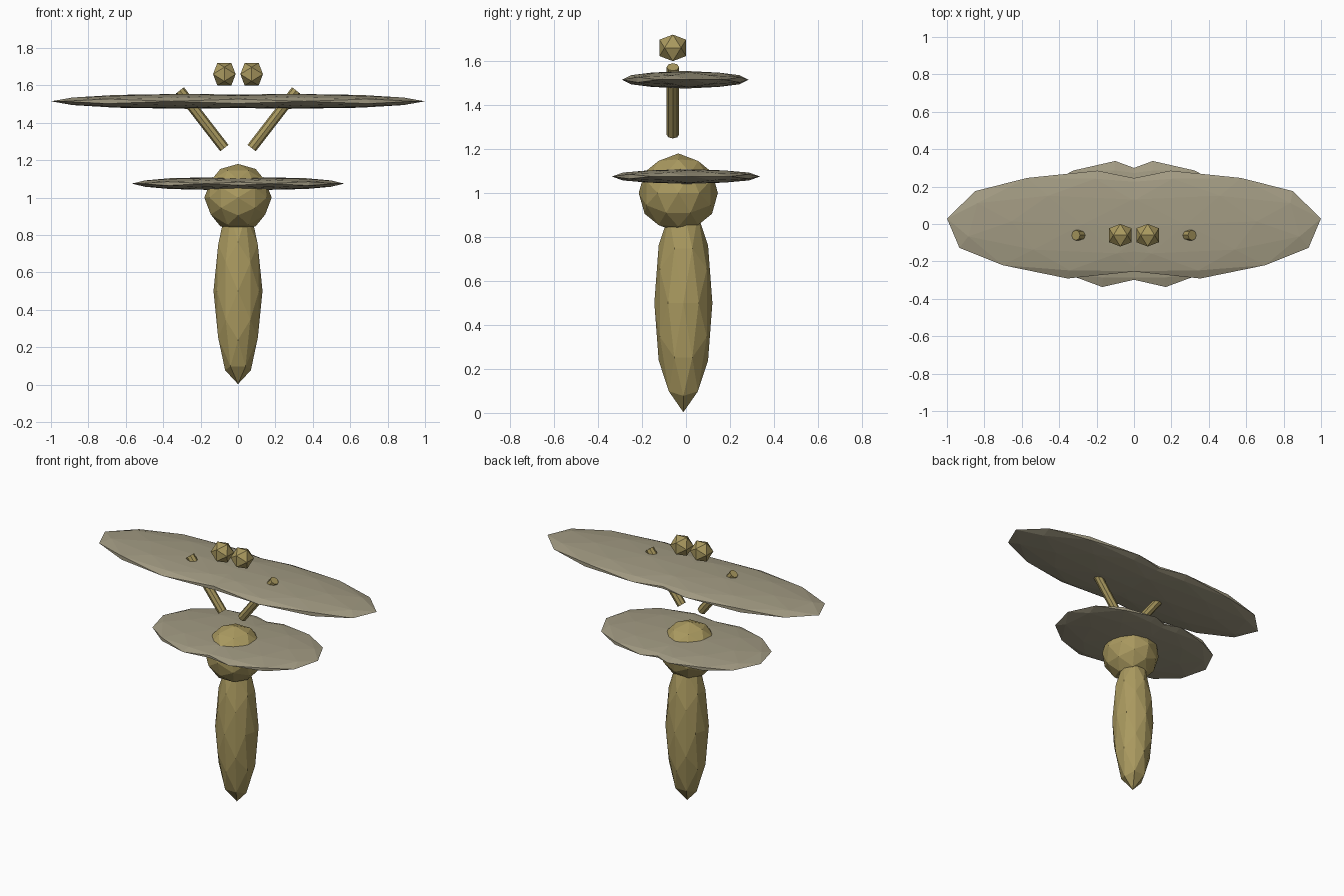
import bpy, bmesh, math
from mathutils import Matrix, Vector

if "Cube" in bpy.data.objects:
    bpy.data.objects.remove(bpy.data.objects["Cube"])


def material(name, color):
    m = bpy.data.materials.new(name)
    m.diffuse_color = (*color, 1)
    m.use_nodes = True
    m.node_tree.nodes["Principled BSDF"].inputs["Base Color"].default_value = m.diffuse_color
    return m


gold = material("dull gold", (0.40, 0.32, 0.115))
grey = material("grey beige", (0.36, 0.325, 0.225))


def finish(name, bm, mat):
    bmesh.ops.recalc_face_normals(bm, faces=bm.faces)
    mesh = bpy.data.meshes.new(name)
    bm.to_mesh(mesh)
    bm.free()
    mesh.materials.append(mat)
    ob = bpy.data.objects.new(name, mesh)
    bpy.context.collection.objects.link(ob)
    return ob


def ico(name, center, radii, mat, detail=1, turn=0.0):
    """Faceted ball with edge-aligned axes, turned about z, then stretched."""
    t = (1 + math.sqrt(5)) / 2
    bm = bmesh.new()
    for a in (-1, 1):
        for b in (-t, t):
            for co in ((a, 0, b), (b, a, 0), (0, b, a)):
                bm.verts.new(co)
    bmesh.ops.convex_hull(bm, input=bm.verts[:])
    if detail:
        bmesh.ops.subdivide_edges(bm, edges=bm.edges[:], cuts=1, use_grid_fill=True)
    for v in bm.verts:
        v.co.normalize()
    bm.transform(Matrix.Translation(center) @ Matrix.Diagonal((*radii, 1))
                 @ Matrix.Rotation(turn, 4, 'Z'))
    return finish(name, bm, mat)


def rod(name, start, end, radius, mat, sides=8):
    start, end = Vector(start), Vector(end)
    axis = end - start
    bm = bmesh.new()
    bmesh.ops.create_cone(bm, cap_ends=True, segments=sides, radius1=radius,
                          radius2=radius, depth=axis.length)
    tilt = Matrix.Rotation(math.atan2(axis.x, axis.z), 4, 'Y')
    bm.transform(Matrix.Translation((start + end) / 2) @ tilt)
    return finish(name, bm, mat)


# Body
ico("abdomen", (0, -0.012, 0.5), (0.131, 0.132, 0.497), gold)
ico("thorax", (0, -0.035, 1.0), (0.18, 0.18, 0.18), gold)

# Mirrored pairs
for s, side in ((-1, "left"), (1, "right")):
    ico(side + "_upper_wing", (s * 0.275, -0.003, 1.515), (0.729, 0.29, 0.04), grey, turn=s * 0.11)
    ico(side + "_lower_wing", (s * 0.135, 0, 1.075), (0.435, 0.338, 0.034), grey, turn=s * 0.08)
    rod(side + "_antenna", (s * 0.073, -0.06, 1.265), (s * 0.311, -0.06, 1.573), 0.028, gold)
    ico(side + "_eye", (s * 0.073, -0.06, 1.66), (0.071, 0.071, 0.071), gold, detail=0)
